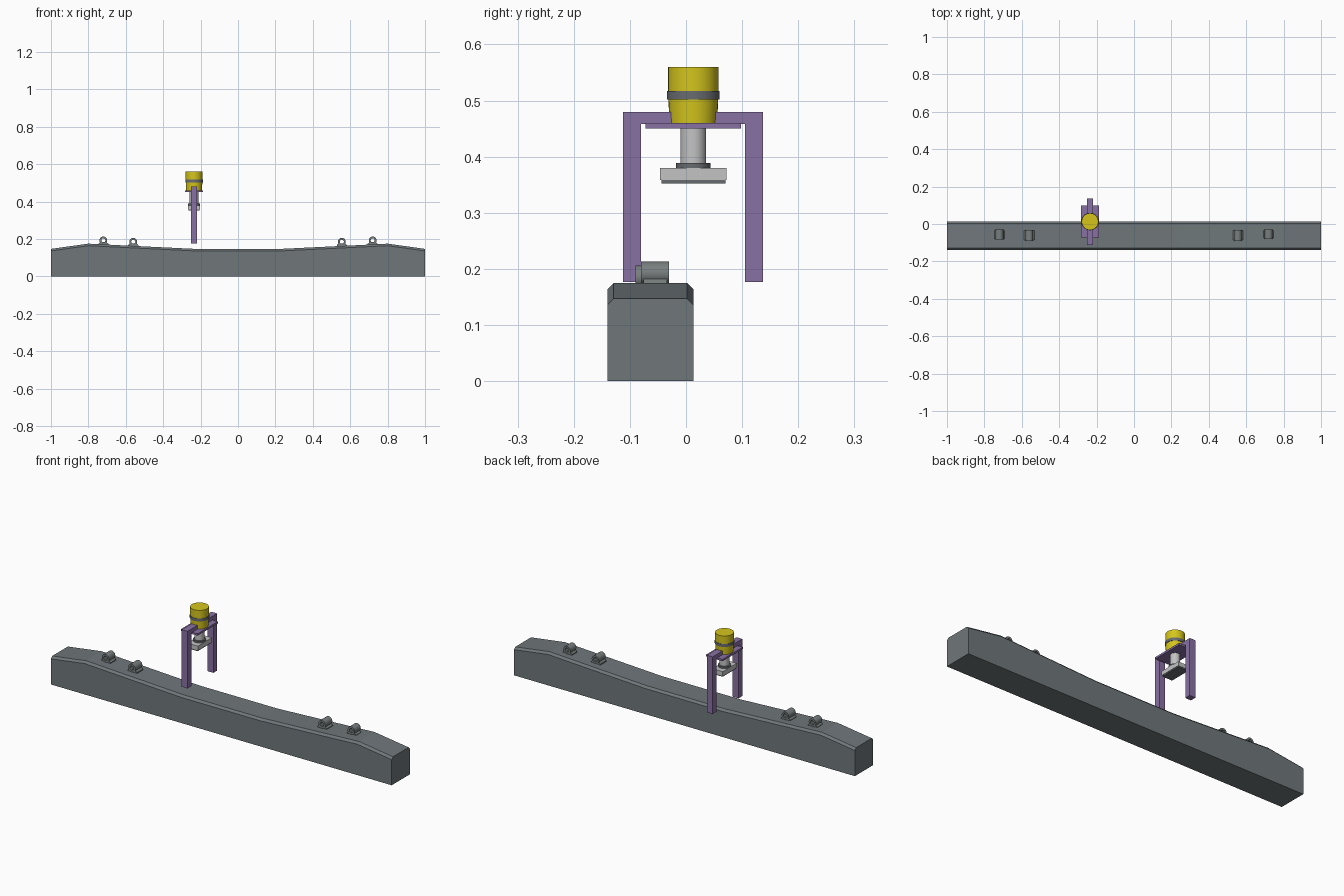
import bpy, bmesh, math
from mathutils import Matrix, Vector

cube = bpy.data.objects.get("Cube")
if cube:
    bpy.data.objects.remove(cube)


def material(name, rgb):
    m = bpy.data.materials.new(name)
    m.use_nodes = True
    m.diffuse_color = (*rgb, 1)
    m.node_tree.nodes["Principled BSDF"].inputs["Base Color"].default_value = (*rgb, 1)
    return m


CONCRETE = material("concrete grey", (0.16, 0.185, 0.195))
CLIP = material("clip grey", (0.19, 0.21, 0.21))
DARK = material("dark grey", (0.14, 0.15, 0.16))
PURPLE = material("purple", (0.25, 0.165, 0.37))
YELLOW = material("yellow", (0.66, 0.56, 0.012))
STEEL = material("light steel", (0.55, 0.55, 0.56))


def finish(name, bm, mat, smooth=False):
    bmesh.ops.recalc_face_normals(bm, faces=bm.faces)
    me = bpy.data.meshes.new(name)
    bm.to_mesh(me)
    bm.free()
    me.materials.append(mat)
    ob = bpy.data.objects.new(name, me)
    bpy.context.collection.objects.link(ob)
    if smooth:
        bpy.ops.object.select_all(action='DESELECT')
        ob.select_set(True)
        bpy.context.view_layer.objects.active = ob
        bpy.ops.object.shade_smooth_by_angle(angle=math.radians(35))
    return ob


def box(name, mat, xs, ys, zs):
    lo, hi = Vector((xs[0], ys[0], zs[0])), Vector((xs[1], ys[1], zs[1]))
    bm = bmesh.new()
    m = Matrix.Translation((lo + hi) / 2) @ Matrix.Diagonal((*(hi - lo), 1))
    bmesh.ops.create_cube(bm, size=1, matrix=m)
    return finish(name, bm, mat)


def cylinder(name, mat, x, y, zs, r1, r2=None):
    bm = bmesh.new()
    bmesh.ops.create_cone(bm, cap_ends=True, segments=32, radius1=r1, radius2=r2 or r1,
                          depth=zs[1] - zs[0],
                          matrix=Matrix.Translation((x, y, sum(zs) / 2)))
    return finish(name, bm, mat, True)


def loft(name, mat, rings, smooth=False):
    """Skin a row of equal closed rings and cap both ends."""
    bm = bmesh.new()
    rows = [[bm.verts.new(p) for p in ring] for ring in rings]
    for a, b in zip(rows, rows[1:]):
        for i in range(len(a)):
            j = (i + 1) % len(a)
            bm.faces.new((a[i], a[j], b[j], b[i]))
    bm.faces.new(rows[0])
    bm.faces.new(rows[-1])
    return finish(name, bm, mat, smooth)


# Sleeper: chamfered section swept along a saddle-shaped top line
half = [(0.23, 0.147), (0.56, 0.163), (0.8, 0.175), (1.0, 0.147)]
profile = [(-x, z) for x, z in reversed(half)] + half
Y0, Y1, C = -0.14, 0.013, 0.011


def section(x, z):
    return [(x, Y0, 0), (x, Y1, 0), (x, Y1, z - C), (x, Y1 - C, z),
            (x, Y0 + C, z), (x, Y0, z - C)]


loft("sleeper", CONCRETE, [section(x, z) for x, z in profile])


# Rail clip anchors: low flared foot with a rounded loop on top
def clip(name, x, base, y0, y1):
    foot = [(-0.027, -0.01), (0.027, -0.01), (0.027, 0.005), (0.017, 0.014),
            (-0.017, 0.014), (-0.027, 0.005)]
    loft(name + "_foot", CLIP, [[(x + px, y, base + pz) for px, pz in foot]
                                for y in (y0 + 0.004, y1 - 0.004)])
    bm = bmesh.new()
    n, rows = 24, []
    for r, y in ((0.021, y0), (0.021, y1), (0.011, y1), (0.011, y0)):
        rows.append([bm.verts.new((x + r * math.cos(2 * math.pi * i / n), y,
                                   base + 0.023 + r * math.sin(2 * math.pi * i / n)))
                     for i in range(n)])
    for k in range(4):
        a, b = rows[k], rows[(k + 1) % 4]
        for i in range(n):
            j = (i + 1) % n
            bm.faces.new((a[i], a[j], b[j], b[i]))
    finish(name + "_loop", bm, CLIP, True)


clip("right_outer_clip", -0.72, 0.169, -0.083, -0.03)
clip("right_inner_clip", -0.56, 0.162, -0.09, -0.032)
clip("left_inner_clip", 0.555, 0.162, -0.09, -0.032)
clip("left_outer_clip", 0.72, 0.169, -0.08, -0.03)

# Portal frame
CX, CY = -0.235, 0.013
bar = (CX - 0.017, CX + 0.017)
for side, ys in (("front", (-0.112, -0.08)), ("back", (0.105, 0.137))):
    box(side + "_leg", PURPLE, bar, ys, (0.177, 0.48))
box("cross_beam", PURPLE, bar, (-0.08, 0.105), (0.458, 0.48))
box("mount_plate", PURPLE, (CX - 0.048, CX + 0.048), (-0.072, 0.098), (0.45, 0.46))

# Actuator and pressing head
cylinder("motor_lower", YELLOW, CX, CY, (0.46, 0.504), 0.0425, 0.0445)
cylinder("motor_upper", YELLOW, CX, CY, (0.504, 0.56), 0.045)
cylinder("motor_band", DARK, CX, CY, (0.502, 0.517), 0.047)
cylinder("ram_rod", STEEL, CX, CY, (0.388, 0.45), 0.023)
cylinder("ram_collar", DARK, CX, CY, (0.379, 0.389), 0.031)
box("press_block", STEEL, (CX - 0.031, CX + 0.031), (-0.046, 0.072), (0.358, 0.38))
box("press_pad", DARK, (CX - 0.029, CX + 0.029), (-0.044, 0.07), (0.352, 0.358))
